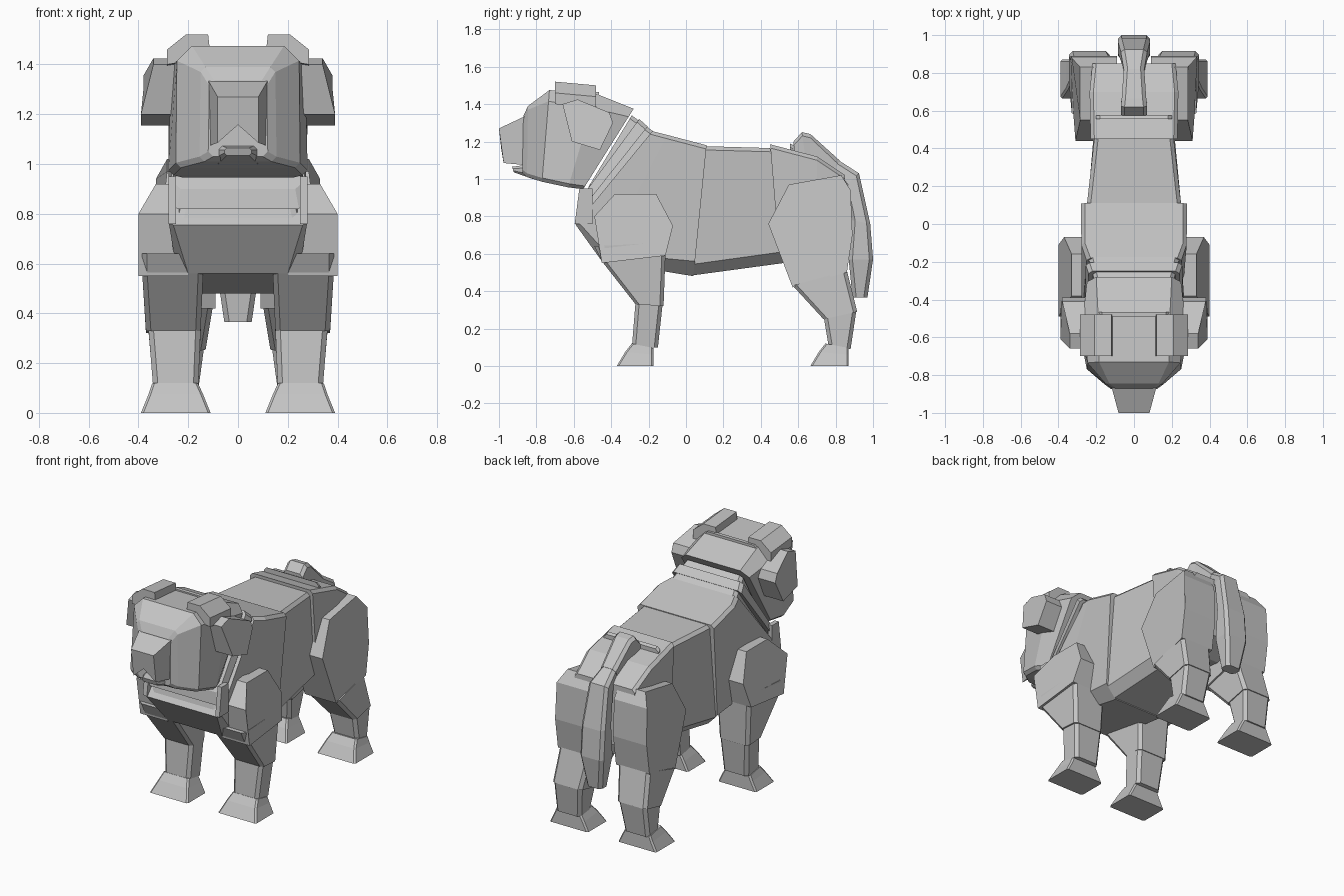
import bpy
import bmesh
from mathutils import Vector

default_cube = bpy.data.objects.get("Cube")
if default_cube:
    bpy.data.objects.remove(default_cube, do_unlink=True)

# One plain grey for the whole dog
grey = bpy.data.materials.new("stone_grey")
grey.use_nodes = True
grey.diffuse_color = (0.55, 0.55, 0.55, 1)
grey.node_tree.nodes["Principled BSDF"].inputs["Base Color"].default_value = grey.diffuse_color


def loft(name, rings, mirror=False):
    """Skin a closed solid through rings that share one point count."""
    bm = bmesh.new()
    loops = [[bm.verts.new(point) for point in ring] for ring in rings]
    count = len(loops[0])
    for first, second in zip(loops, loops[1:]):
        for i in range(count):
            j = (i + 1) % count
            bm.faces.new((first[i], first[j], second[j], second[i]))
    bm.faces.new(loops[0])
    bm.faces.new(loops[-1])
    bmesh.ops.recalc_face_normals(bm, faces=bm.faces)
    mesh = bpy.data.meshes.new(name)
    bm.to_mesh(mesh)
    bm.free()
    mesh.materials.append(grey)
    part = bpy.data.objects.new(name, mesh)
    bpy.context.collection.objects.link(part)
    if mirror:
        part.modifiers.new("mirror", "MIRROR")
    return part


def section(start, end, x_start, x_end=None, cut_start=0.02, cut_end=0.02):
    """Chamfered cross-section between two side-view points (y, z).
    A single x means a half width, a pair means a range."""
    x_end = x_start if x_end is None else x_end
    spans = [x if isinstance(x, tuple) else (-x, x) for x in (x_start, x_end)]
    corners = [Vector((spans[0][0], *start)), Vector((spans[0][1], *start)),
               Vector((spans[1][1], *end)), Vector((spans[1][0], *end))]
    cuts = (cut_start, cut_start, cut_end, cut_end)
    ring = []
    for i, corner in enumerate(corners):
        for other in (corners[i - 1], corners[(i + 1) % len(corners)]):
            ring.append(corner + (other - corner).normalized() * cuts[i])
    return ring


def slab(name, outline, inner_x):
    """Mirrored side plate; each outline point is (y, z, outer x)."""
    loft(name, [[(inner_x, y, z) for y, z, x in outline],
                [(x, y, z) for y, z, x in outline]], mirror=True)


# Torso
loft("chest", [
    section(start=(-.18, 1.255), end=(-.59, .755), x_start=.25, x_end=.28),
    section(start=(-.10, 1.235), end=(-.45, .56), x_start=.28, x_end=.25, cut_end=.05),
    section(start=(.11, 1.18), end=(.04, .48), x_start=.28, x_end=.26, cut_end=.08)])
loft("belly", [
    section(start=(.10, 1.175), end=(.04, .485), x_start=.25, cut_end=.06),
    section(start=(.45, 1.165), end=(.52, .55), x_start=.21, cut_end=.06)])
loft("hips", [
    section(start=(.45, 1.185), end=(.50, .57), x_start=.23, cut_end=.06),
    section(start=(.70, 1.12), end=(.70, .55), x_start=.235, cut_end=.06),
    section(start=(.85, 1.02), end=(.85, .62), x_start=.22, cut_end=.06)])
loft("back_ridge", [
    section(start=(.555, 1.19), end=(.555, 1.12), x_start=.2),
    section(start=(.575, 1.18), end=(.575, 1.12), x_start=.2)])

# Neck with a raised collar and a bib rim on the chest
loft("neck", [
    section(start=(-.29, 1.34), end=(-.52, .96), x_start=.21, x_end=.2),
    section(start=(-.17, 1.25), end=(-.57, .77), x_start=.24, x_end=.24)])
loft("collar", [
    section(start=(-.25, 1.32), end=(-.56, .90), x_start=.24, x_end=.25),
    section(start=(-.205, 1.28), end=(-.57, .82), x_start=.255, x_end=.265)])
slab("bib_rim", [(-.57, .95, .28), (-.595, .76, .28), (-.5, .76, .28), (-.5, .95, .28)], .25)

# Head
loft("head", [
    section(start=(-.28, 1.375), end=(-.55, .945), x_start=.25, x_end=.24, cut_start=.05),
    section(start=(-.48, 1.455), end=(-.63, .955), x_start=.27, x_end=.28, cut_start=.08),
    section(start=(-.73, 1.475), end=(-.77, .985), x_start=.245, x_end=.25, cut_start=.06),
    section(start=(-.845, 1.39), end=(-.85, 1.01), x_start=.15, x_end=.155, cut_start=.02),
    section(start=(-.87, 1.335), end=(-.875, 1.03), x_start=.115, x_end=.12)])
loft("head_ridge", [
    section(start=(-.49, 1.465), end=(-.49, 1.4), x_start=.19),
    section(start=(-.465, 1.465), end=(-.465, 1.4), x_start=.19)])

# Muzzle with a notched mouth
def muzzle_ring(y_top, y_bottom, width, top, bottom):
    peak = (top + bottom) / 2 - 0.02
    return [(-width, y_bottom, bottom), (-width, y_top, top), (width, y_top, top),
            (width, y_bottom, bottom), (0, (y_top + y_bottom) / 2, peak)]


loft("muzzle", [
    muzzle_ring(y_top=-1, y_bottom=-.975, width=.082, top=1.27, bottom=1.085),
    muzzle_ring(y_top=-.84, y_bottom=-.82, width=.125, top=1.345, bottom=1.07)])
loft("lower_lip", [
    section(start=(-.93, 1.065), end=(-.92, 1.035), x_start=.055, cut_start=.01, cut_end=.01),
    section(start=(-.82, 1.08), end=(-.82, 1.0), x_start=.1)])

# Brow blocks above the head, sloping outwards
def brow_ring(y, drop):
    outline = [(.11, 1.43), (.12, 1.52), (.21, 1.52), (.285, 1.46), (.285, 1.40)]
    return [(x, y, z - drop) for x, z in outline]


loft("brow", [brow_ring(y=-.70, drop=0), brow_ring(y=-.48, drop=.02)], mirror=True)

# Hanging ears
slab("ear", [(-.66, 1.40, .34), (-.58, 1.425, .34), (-.41, 1.355, .38), (-.39, 1.30, .38),
             (-.46, 1.155, .39), (-.61, 1.20, .39)], .25)

# Front legs
slab("shoulder", [(-.49, .80, .40), (-.38, .92, .33), (-.16, .92, .33),
                  (-.07, .75, .37), (-.11, .59, .40), (-.45, .55, .40)], .2)
loft("front_upper_leg", [
    section(start=(-.49, .64), end=(-.11, .66), x_start=(.14, .385)),
    section(start=(-.45, .56), end=(-.11, .59), x_start=(.14, .385)),
    section(start=(-.27, .33), end=(-.12, .32), x_start=(.15, .37))], mirror=True)
loft("front_shin", [
    section(start=(-.27, .34), end=(-.125, .33), x_start=(.15, .36)),
    section(start=(-.29, .09), end=(-.15, .10), x_start=(.16, .34))], mirror=True)


# Feet share one flared shape
def foot(name, toe, heel):
    levels = [(0, 0, .11, .39), (.075, .045, .14, .36), (.12, .08, .16, .345)]
    loft(name, [section((toe + step, z), (heel, z * .8), (inner, outer),
                        cut_start=.01, cut_end=.01)
                for z, step, inner, outer in levels], mirror=True)


foot("front_foot", toe=-.37, heel=-.175)
foot("hind_foot", toe=.665, heel=.87)

# Hind legs
slab("thigh", [(.44, .76, .31), (.55, .97, .285), (.83, 1.02, .285), (.88, .94, .33),
               (.89, .70, .335), (.86, .50, .335), (.57, .42, .32)], .09)
loft("hind_upper_leg", [
    section(start=(.57, .43), end=(.86, .51), x_start=(.10, .33)),
    section(start=(.735, .25), end=(.915, .29), x_start=(.13, .345))], mirror=True)
loft("hind_shin", [
    section(start=(.735, .27), end=(.91, .29), x_start=(.135, .34)),
    section(start=(.765, .09), end=(.88, .09), x_start=(.16, .34))], mirror=True)

# Tail: a raised root, then a hanging brush
loft("tail_root", [
    section(start=(.575, 1.20), end=(.58, 1.10), x_start=.07),
    section(start=(.62, 1.25), end=(.64, 1.10), x_start=.07),
    section(start=(.665, 1.24), end=(.66, 1.09), x_start=.065),
    section(start=(.82, 1.10), end=(.78, 1.02), x_start=.055)])
loft("tail", [
    section(start=(.80, 1.11), end=(.78, 1.04), x_start=.05),
    section(start=(.925, 1.03), end=(.85, .96), x_start=.07),
    section(start=(.985, .76), end=(.885, .78), x_start=.085),
    section(start=(1, .57), end=(.87, .57), x_start=.085),
    section(start=(.97, .365), end=(.89, .365), x_start=.055)])
